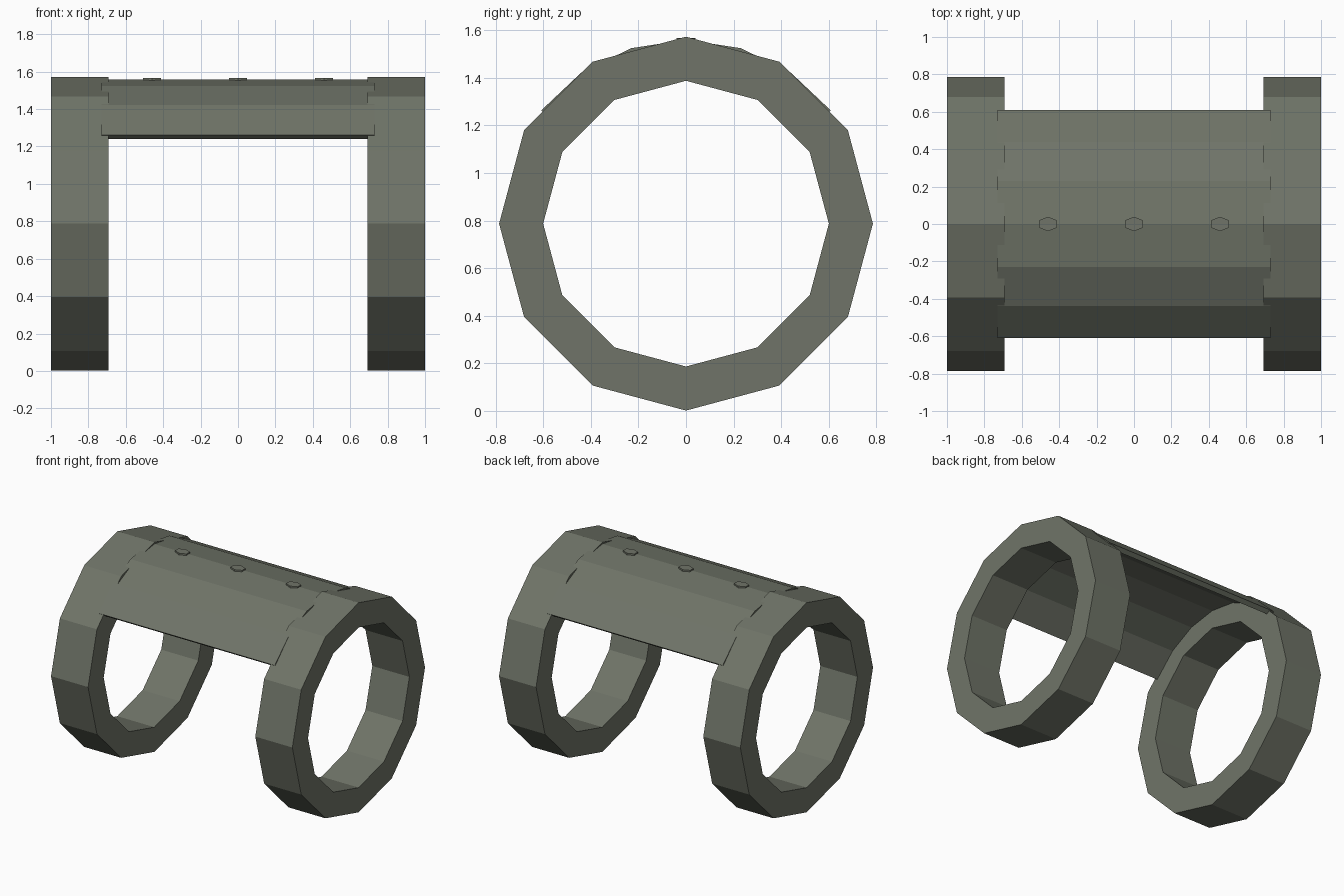
import bpy, bmesh, math

if "Cube" in bpy.data.objects:
    bpy.data.objects.remove(bpy.data.objects["Cube"])

CZ = 0.787  # height of the shared ring axis

mat = bpy.data.materials.new("grey green metal")
mat.diffuse_color = (0.16, 0.175, 0.138, 1)
mat.use_nodes = True
mat.node_tree.nodes["Principled BSDF"].inputs["Base Color"].default_value = mat.diffuse_color


def make_object(name, bm):
    bmesh.ops.recalc_face_normals(bm, faces=bm.faces)
    me = bpy.data.meshes.new(name)
    bm.to_mesh(me)
    bm.free()
    me.materials.append(mat)
    ob = bpy.data.objects.new(name, me)
    bpy.context.collection.objects.link(ob)
    return ob


def arc_shell(name, x0, x1, r_out, r_in, a0, a1, n, closed):
    """Thick arc around the x axis; angles measured from straight up."""
    bm = bmesh.new()
    sections = []
    for i in range(n if closed else n + 1):
        a = a0 + (a1 - a0) * i / n
        sections.append([bm.verts.new((x, r * math.sin(a), CZ + r * math.cos(a)))
                         for x, r in ((x0, r_out), (x1, r_out), (x1, r_in), (x0, r_in))])
    for i in range(n):
        s, t = sections[i], sections[(i + 1) % len(sections)]
        for k in range(4):
            bm.faces.new((s[k], s[(k + 1) % 4], t[(k + 1) % 4], t[k]))
    if not closed:
        bm.faces.new(sections[0])
        bm.faces.new(sections[-1])
    return make_object(name, bm)


# Two twelve-sided end rings
for side, x0, x1 in (("left", -1.0, -0.693), ("right", 0.693, 1.0)):
    arc_shell(side + "_ring", x0, x1, 0.785, 0.6, 0, 2 * math.pi, 12, True)

# Curved plate joining the rings, with its ends sunk into them
half = math.radians(52)
arc_shell("curved_plate", -0.73, 0.73, 0.772, 0.736, -half, half, 6, False)

# Three flat hexagonal bolts along the crest
for i, x in enumerate((-0.46, 0.0, 0.46)):
    bm = bmesh.new()
    bmesh.ops.create_cone(bm, cap_ends=True, segments=6, radius1=1, radius2=1, depth=0.03)
    for v in bm.verts:
        v.co.x, v.co.y = v.co.x * 0.055 + x, v.co.y * 0.039
        v.co.z += 1.552
    make_object("bolt_%d" % (i + 1), bm)
